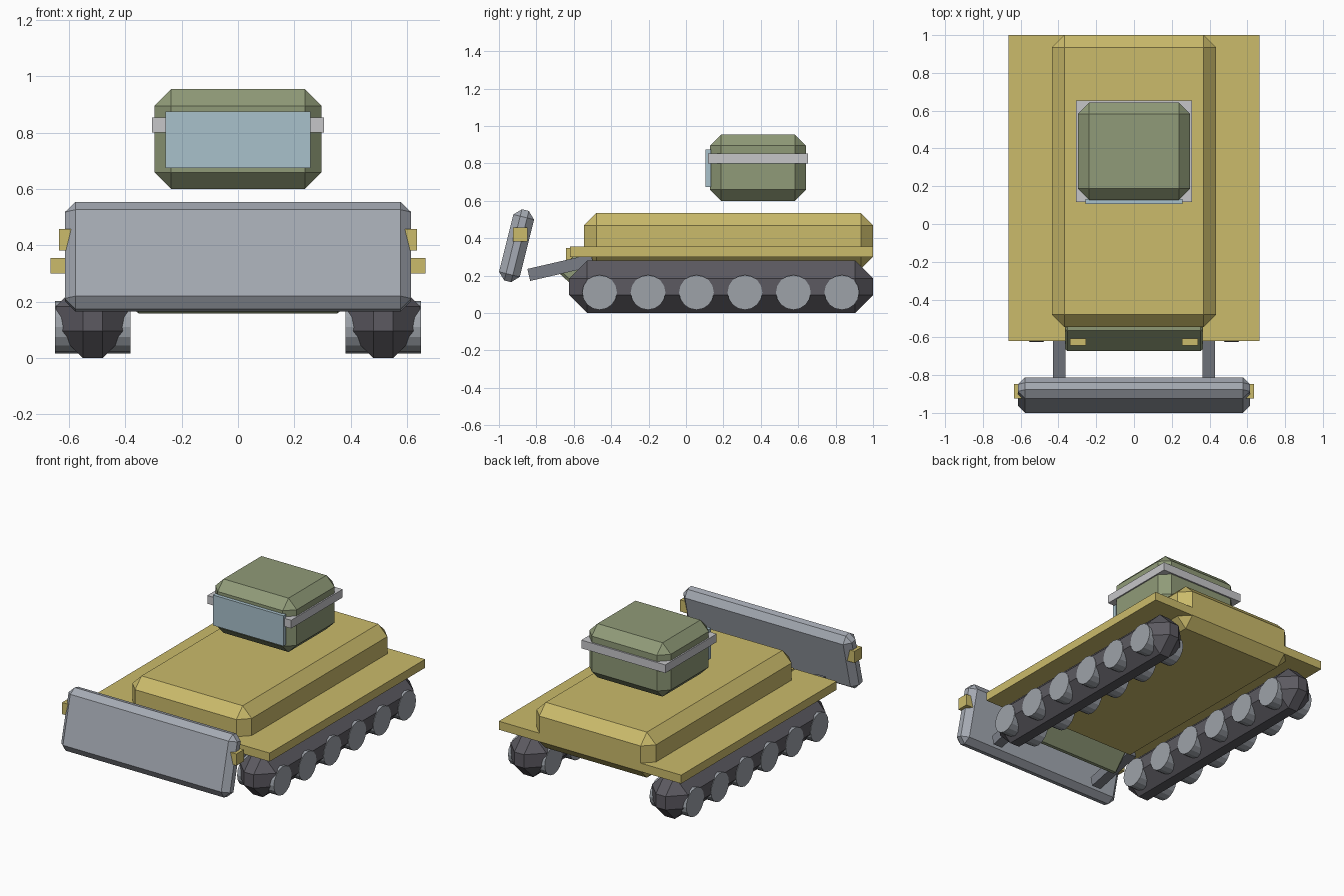
import bpy
import bmesh
from math import radians
from mathutils import Matrix, Vector

cube = bpy.data.objects.get("Cube")
if cube:
    bpy.data.objects.remove(cube, do_unlink=True)


def material(name, hex_code):
    def linear(c):
        return c / 12.92 if c <= 0.04045 else ((c + 0.055) / 1.055) ** 2.4
    rgb = [linear(c / 255) for c in bytes.fromhex(hex_code)]
    mat = bpy.data.materials.new(name)
    mat.use_nodes = True
    mat.diffuse_color = (*rgb, 1)
    mat.node_tree.nodes["Principled BSDF"].inputs["Base Color"].default_value = (*rgb, 1)
    return mat


yellow = material("sand_yellow", "CBBB6B")
green = material("olive_green", "909B78")
glass = material("pale_blue_glass", "A9C1CB")
trim = material("light_grey", "C6C6C9")
rubber = material("dark_track_grey", "5C5A61")
wheel_grey = material("wheel_grey", "9DA2A9")
blade_grey = material("blade_grey", "A5AAB3")
arm_grey = material("arm_grey", "7B7F87")


def finish(name, bm, mat, centre, tilt=0):
    mesh = bpy.data.meshes.new(name)
    bm.to_mesh(mesh)
    bm.free()
    mesh.materials.append(mat)
    obj = bpy.data.objects.new(name, mesh)
    obj.location = centre
    obj.rotation_euler.x = radians(tilt)
    bpy.context.collection.objects.link(obj)
    return obj


def box(name, mat, centre, size, chamfer=0, tilt=0):
    bm = bmesh.new()
    bmesh.ops.create_cube(bm, size=1)
    bmesh.ops.scale(bm, vec=Vector(size), verts=bm.verts)
    if chamfer:
        bmesh.ops.bevel(bm, geom=bm.edges[:], offset=chamfer, segments=1,
                        profile=0.5, affect='EDGES')
    return finish(name, bm, mat, centre, tilt)


def wheel(name, centre, radius, width):
    bm = bmesh.new()
    bmesh.ops.create_cone(bm, cap_ends=True, segments=16, radius1=radius,
                          radius2=radius, depth=width,
                          matrix=Matrix.Rotation(radians(90), 4, 'Y'))
    return finish(name, bm, wheel_grey, centre)


# Hull and sloped nose
box("hull", yellow, (0, 0.228, 0.385), (0.87, 1.545, 0.3), 0.066)
box("nose", green, (0, -0.581, 0.2525), (0.735, 0.1, 0.19), 0.015, -42)

# Floating cabin with trim band and windscreen
box("cabin", green, (0, 0.385, 0.777), (0.594, 0.515, 0.355), 0.06)
box("cabin_band", trim, (0, 0.385, 0.827), (0.612, 0.536, 0.054))
box("windscreen", glass, (0, 0.119, 0.775), (0.515, 0.028, 0.2))

# Dozer blade
box("blade", blade_grey, (0, -0.906, 0.36), (1.23, 0.114, 0.392), 0.038, -14)

# Paired side parts
for side, s in (("left", 1), ("right", -1)):
    box(f"{side}_fender", yellow, (s * 0.514, 0.19, 0.328), (0.302, 1.62, 0.056))
    box(f"{side}_track", rubber, (s * 0.516, 0.188, 0.14), (0.262, 1.625, 0.28), 0.096)
    for i in range(6):
        wheel(f"{side}_wheel_{i + 1}", (s * 0.516, -0.462 + i * 0.259, 0.11), 0.093, 0.268)
    box(f"{side}_blade_arm", arm_grey, (s * 0.396, -0.67, 0.243), (0.066, 0.35, 0.066), tilt=13)
    box(f"{side}_headlight", yellow, (s * 0.297, -0.624, 0.312), (0.085, 0.037, 0.07))
    box(f"{side}_blade_marker", yellow, (s * 0.604, -0.886, 0.42), (0.064, 0.077, 0.077))
